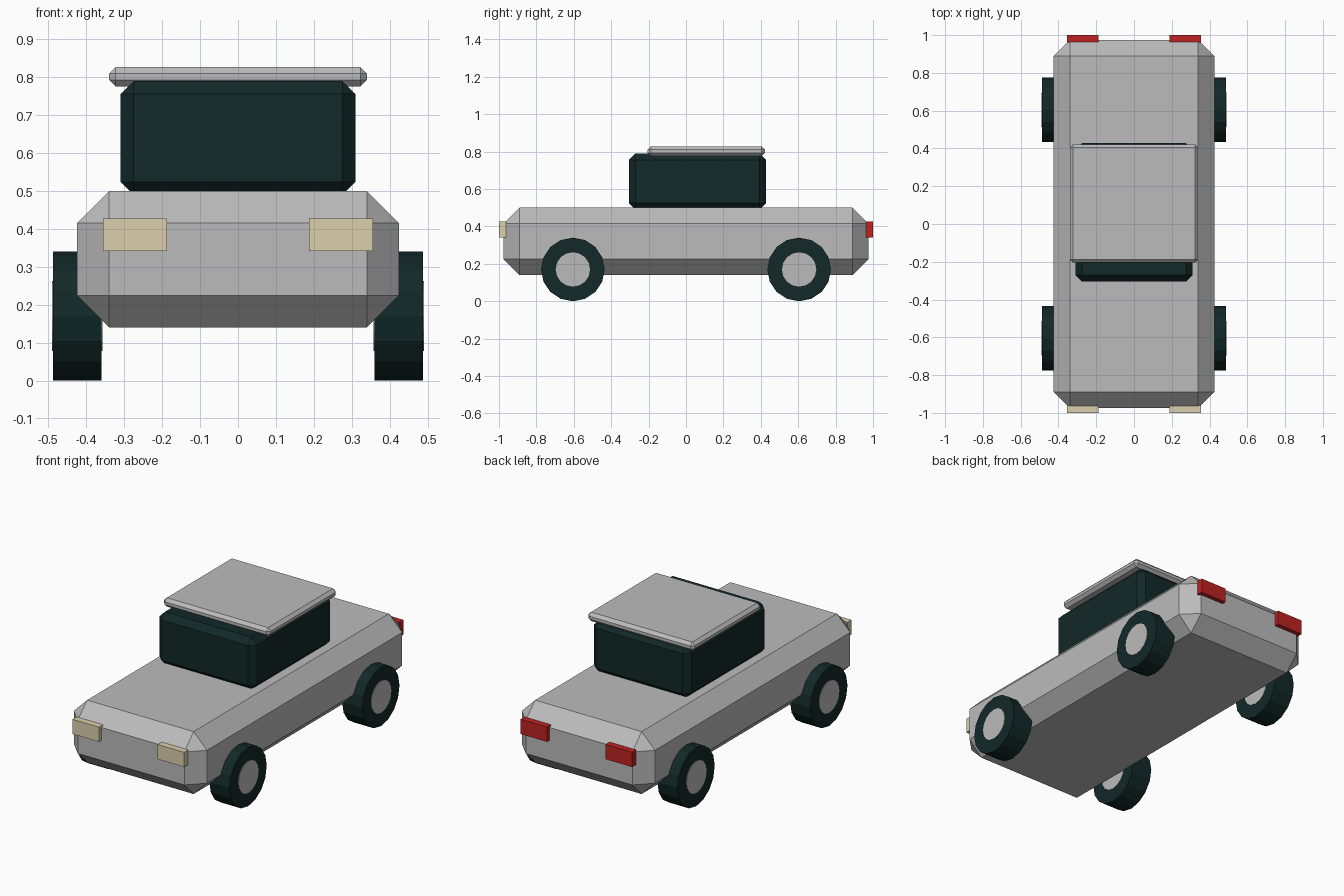
import bpy, bmesh
from math import pi
from mathutils import Matrix, Vector

cube = bpy.data.objects.get("Cube")
if cube:
    bpy.data.objects.remove(cube, do_unlink=True)


def material(name, r, g, b):
    mat = bpy.data.materials.new(name)
    mat.use_nodes = True
    mat.diffuse_color = (r, g, b, 1)
    mat.node_tree.nodes["Principled BSDF"].inputs["Base Color"].default_value = (r, g, b, 1)
    return mat


grey = material("body grey", 0.5, 0.5, 0.5)
dark = material("dark teal", 0.006, 0.021, 0.021)
cream = material("headlight cream", 0.71, 0.63, 0.42)
red = material("tail light red", 0.52, 0.016, 0.016)


def finish(bm, name, mat):
    mesh = bpy.data.meshes.new(name)
    bm.to_mesh(mesh)
    bm.free()
    mesh.materials.append(mat)
    obj = bpy.data.objects.new(name, mesh)
    bpy.context.scene.collection.objects.link(obj)
    return obj


def box(name, low, high, mat, chamfer=0):
    low, high = Vector(low), Vector(high)
    bm = bmesh.new()
    bmesh.ops.create_cube(bm, size=1)
    bmesh.ops.scale(bm, vec=high - low, verts=bm.verts)
    bmesh.ops.translate(bm, vec=(low + high) / 2, verts=bm.verts)
    if chamfer:
        bmesh.ops.bevel(bm, geom=bm.edges[:], offset=chamfer, segments=1,
                        affect='EDGES', profile=0.5)
    return finish(bm, name, mat)


def disc(name, radius, width, centre, mat):
    # Cylinder lying along the axle
    bm = bmesh.new()
    bmesh.ops.create_cone(bm, cap_ends=True, segments=16, radius1=radius,
                          radius2=radius, depth=width)
    turn = Matrix.Translation(centre) @ Matrix.Rotation(pi / 2, 4, 'Y')
    bmesh.ops.transform(bm, matrix=turn, verts=bm.verts)
    return finish(bm, name, mat)


# Chamfered body, cabin and overhanging roof panel
box("body", (-0.425, -0.975, 0.14), (0.425, 0.975, 0.5), grey, 0.085)
box("cabin", (-0.31, -0.305, 0.49), (0.31, 0.428, 0.79), dark, 0.034)
box("roof", (-0.34, -0.205, 0.776), (0.34, 0.422, 0.827), grey, 0.017)

for side, s in (("left", 1), ("right", -1)):
    # Wheels with hubs showing on both faces
    for end, y in (("front", -0.605), ("rear", 0.605)):
        centre = (s * 0.424, y, 0.17)
        disc(f"{end}_{side}_tyre", 0.17, 0.128, centre, dark)
        disc(f"{end}_{side}_hub", 0.092, 0.134, centre, grey)
    # Lamps
    x0, x1 = sorted((s * 0.187, s * 0.356))
    box(f"{side}_headlight", (x0, -1, 0.342), (x1, -0.962, 0.427), cream)
    box(f"{side}_tail_light", (x0, 0.962, 0.342), (x1, 1, 0.427), red)
